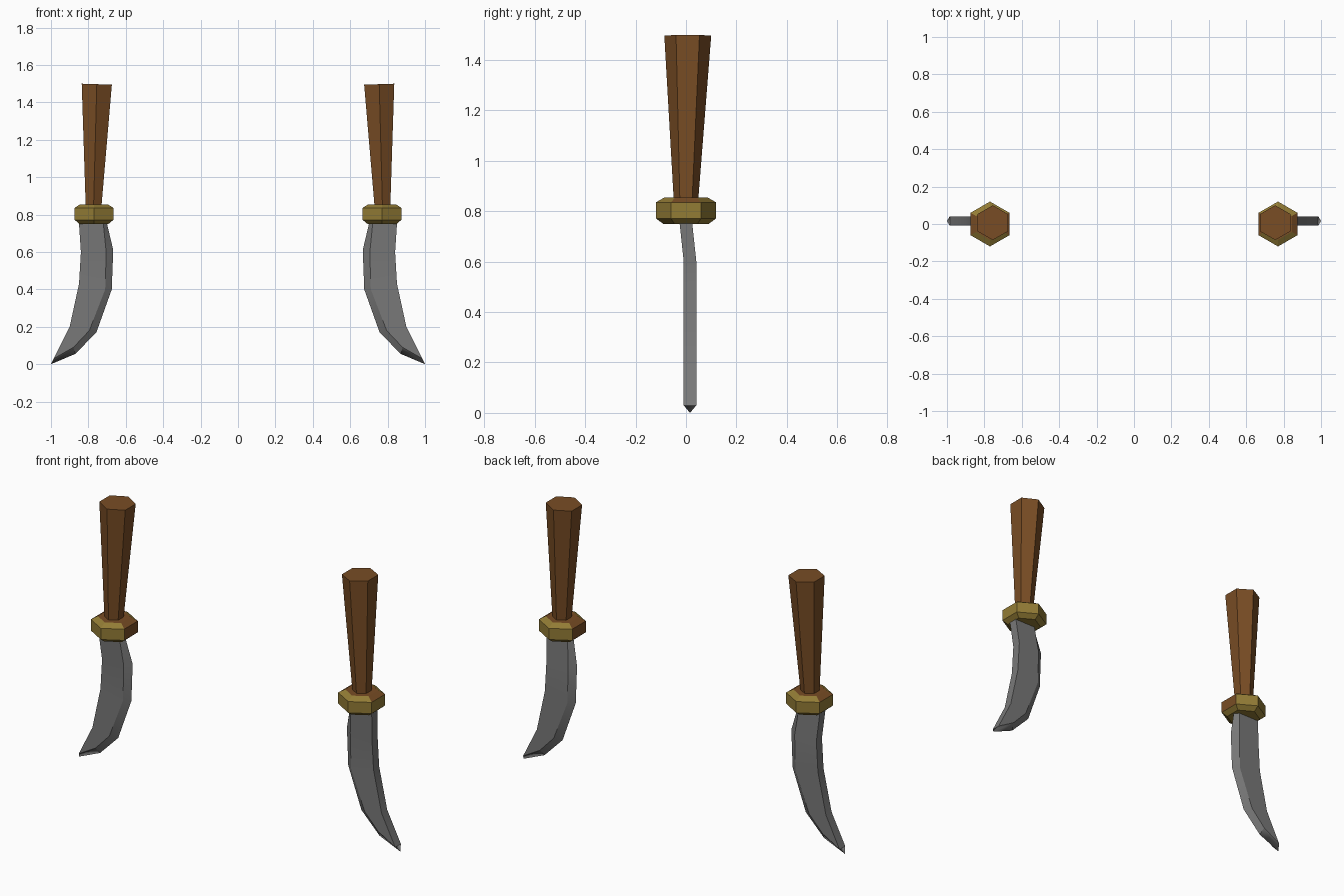
import bpy, bmesh, math

if "Cube" in bpy.data.objects:
    bpy.data.objects.remove(bpy.data.objects["Cube"])


def material(name, rgb):
    m = bpy.data.materials.new(name)
    m.diffuse_color = (*rgb, 1)
    m.use_nodes = True
    m.node_tree.nodes["Principled BSDF"].inputs["Base Color"].default_value = m.diffuse_color
    return m


WOOD = material("brown wood", (0.19, 0.074, 0.018))
BRASS = material("dull brass", (0.29, 0.20, 0.036))
STEEL = material("grey steel", (0.19, 0.19, 0.19))


def loft(name, rings, mats, side, smooth=False, rule=None):
    """Skin a list of equal rings, cap both ends; side=-1 mirrors in x."""
    bm = bmesh.new()
    rows = [[bm.verts.new((side * x, y, z)) for x, y, z in r] for r in rings]
    n = len(rows[0])
    for a, b in zip(rows, rows[1:]):
        for i in range(n):
            j = (i + 1) % n
            bm.faces.new((a[i], a[j], b[j], b[i]))
    bm.faces.new(rows[0])
    bm.faces.new(rows[-1])
    bmesh.ops.remove_doubles(bm, verts=bm.verts, dist=0.0005)
    bmesh.ops.recalc_face_normals(bm, faces=bm.faces)
    bm.normal_update()
    if rule:
        for f in bm.faces:
            f.material_index = rule(f.normal.x * side, f.normal.z)
    me = bpy.data.meshes.new(name)
    bm.to_mesh(me)
    bm.free()
    for m in mats:
        me.materials.append(m)
    ob = bpy.data.objects.new(name, me)
    bpy.context.collection.objects.link(ob)
    if smooth:
        bpy.ops.object.select_all(action='DESELECT')
        ob.select_set(True)
        bpy.context.view_layer.objects.active = ob
        bpy.ops.object.shade_smooth_by_angle(angle=math.radians(28))
    return ob


def hexagon(cx, cy, z, r, tilt=0.0):
    ring = []
    for i in range(6):
        a = math.radians(30 + 60 * i)
        ring.append((cx + r * math.cos(a), cy + r * math.sin(a),
                     z + tilt * math.cos(a)))
    return ring


# blade stations: spine (x, z), bevel start (x, z), cutting edge (x, z), centre y
STATIONS = [
    ((0.85, 0.78), (0.725, 0.78), (0.705, 0.78), 0.0),
    ((0.85, 0.75), (0.72, 0.75), (0.70, 0.75), 0.0),
    ((0.84, 0.60), (0.705, 0.60), (0.667, 0.61), 0.016),
    ((0.85, 0.43), (0.71, 0.40), (0.675, 0.40), 0.016),
    ((0.90, 0.20), (0.795, 0.18), (0.757, 0.17), 0.016),
    ((0.985, 0.03), (0.88, 0.09), (0.87, 0.055), 0.016),
]


def blade_rings():
    h = 0.025
    rings = []
    for (sx, sz), (bx, bz), (ex, ez), y in STATIONS:
        rings.append([(sx, y - h, sz), (bx, y - h, bz), (ex, y, ez),
                      (bx, y + h, bz), (sx, y + h, sz)])
    return rings


def add_tip(ob, side):
    """Pull the end cap of the blade to a point."""
    bm = bmesh.new()
    bm.from_mesh(ob.data)
    cap = min((f for f in bm.faces if len(f.verts) == 5),
              key=lambda f: f.calc_center_median().z)
    tip = bmesh.ops.poke(bm, faces=[cap])["verts"][0]
    tip.co = (side * 1.0, 0.016, 0.0)
    bmesh.ops.recalc_face_normals(bm, faces=bm.faces)
    bm.to_mesh(ob.data)
    bm.free()


def guard_colour(nx, nz):
    """Brass, with a wooden top, inner side and x-facing top bevels."""
    if nz > 0.95 or nx < -0.9:
        return 1
    if nz > 0.2 and abs(nx) > 0.5:
        return 1
    return 0


for side, label in ((1, "right"), (-1, "left")):
    # tapered six-sided grip
    loft(label + "_handle",
         [hexagon(0.772, 0, 0.80, 0.047), hexagon(0.772, 0, 0.85, 0.049),
          hexagon(0.755, 0.007, 1.497, 0.093, 0.003)],
         [WOOD], side)
    # chamfered six-sided guard
    loft(label + "_guard",
         [hexagon(0.77, 0, 0.75, 0.09), hexagon(0.77, 0, 0.772, 0.12),
          hexagon(0.77, 0, 0.835, 0.12), hexagon(0.77, 0, 0.855, 0.085)],
         [BRASS, WOOD], side, rule=guard_colour)
    # curved blade with a ground edge
    blade = loft(label + "_blade", blade_rings(), [STEEL], side, smooth=True)
    add_tip(blade, side)
